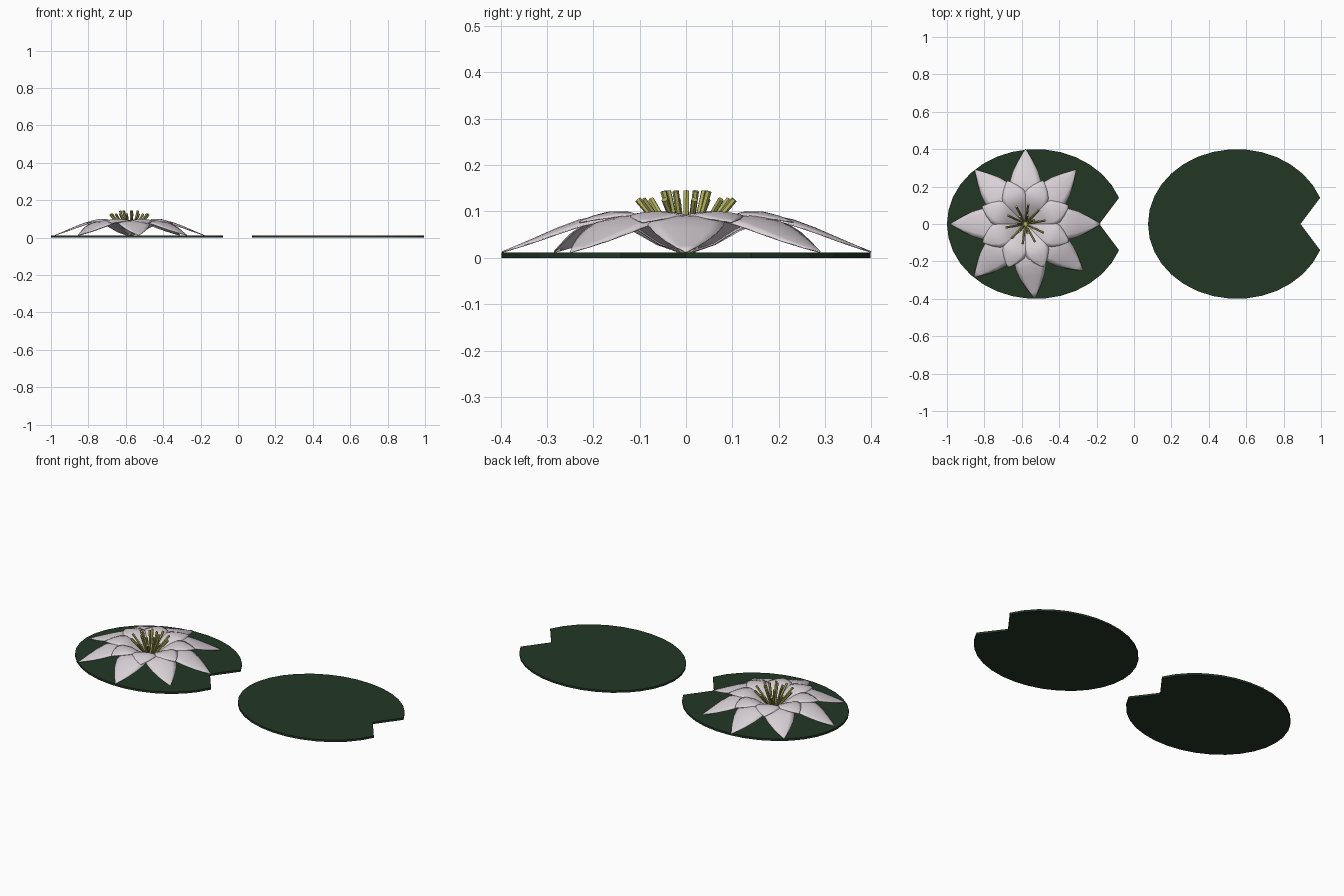
import bpy, bmesh, math
from mathutils import Vector, Matrix

if "Cube" in bpy.data.objects:
    bpy.data.objects.remove(bpy.data.objects["Cube"])


def material(name, rgb):
    m = bpy.data.materials.new(name)
    m.diffuse_color = (*rgb, 1)
    m.use_nodes = True
    m.node_tree.nodes["Principled BSDF"].inputs["Base Color"].default_value = m.diffuse_color
    return m


PAD = material("dark leaf green", (0.016, 0.038, 0.018))
PETAL = material("pale petal", (0.70, 0.64, 0.68))
STAMEN = material("stamen yellow", (0.46, 0.45, 0.12))


def finish(bm, name, mat, smooth=True):
    me = bpy.data.meshes.new(name)
    bm.to_mesh(me)
    bm.free()
    ob = bpy.data.objects.new(name, me)
    bpy.context.collection.objects.link(ob)
    me.materials.append(mat)
    for p in me.polygons:
        p.use_smooth = smooth
    return ob


# Lily pad: flat oval with a wedge notch on the +x side
def pad(name, cx):
    bm = bmesh.new()
    a0 = math.asin(0.14 / 0.4)
    n = 30
    outline = [(cx + 0.34, 0)]
    for i in range(n + 1):
        a = a0 + (2 * math.pi - 2 * a0) * i / n
        outline.append((cx + 0.475 * math.cos(a), 0.4 * math.sin(a)))
    low = [bm.verts.new((x, y, 0)) for x, y in outline]
    top = [bm.verts.new((x, y, 0.012)) for x, y in outline]
    centre_low = bm.verts.new((cx, 0, 0))
    centre_top = bm.verts.new((cx, 0, 0.012))
    for i in range(len(outline)):
        j = (i + 1) % len(outline)
        bm.faces.new((low[i], low[j], top[j], top[i]))
        bm.faces.new((top[i], top[j], centre_top))
        bm.faces.new((low[j], low[i], centre_low))
    finish(bm, name, PAD, False)


pad("flower_pad", -0.525)
pad("plain_pad", 0.55)

CENTRE = Vector((-0.58, 0, 0))


# Petal: rises from the heart, arches over and droops to a pointed tip
def petal(name, angle, profile, length):
    bm = bmesh.new()
    rows = []
    for r, z, w in profile:
        row = []
        for k in range(-3, 4):
            t = k / 3
            sag = 0.14 * w * t * t
            p = Vector((r * length, w * t, max(z - sag, 0.013)))
            row.append(bm.verts.new(Matrix.Rotation(angle, 3, 'Z') @ p + CENTRE))
        rows.append(row)
    for a, b in zip(rows, rows[1:]):
        for k in range(6):
            bm.faces.new((a[k], b[k], b[k + 1], a[k + 1]))
    ob = finish(bm, name, PETAL)
    mod = ob.modifiers.new("thickness", 'SOLIDIFY')
    mod.thickness = 0.003
    mod.offset = -1


OUTER = [(0.03, 0.016, 0.012), (0.15, 0.035, 0.03), (0.27, 0.068, 0.055),
         (0.38, 0.088, 0.074), (0.48, 0.091, 0.083), (0.58, 0.083, 0.082),
         (0.70, 0.065, 0.068), (0.82, 0.044, 0.045), (0.92, 0.027, 0.022),
         (1.0, 0.014, 0.002)]
INNER = [(0.04, 0.018, 0.012), (0.22, 0.048, 0.034), (0.40, 0.082, 0.058),
         (0.56, 0.100, 0.068), (0.70, 0.100, 0.062), (0.84, 0.092, 0.040),
         (0.94, 0.084, 0.018), (1.0, 0.078, 0.002)]
outer_angles = [0, 47, 90, 133, 180, 226, 277, 321]
lengths = [0.40, 0.395, 0.40, 0.395, 0.40, 0.395, 0.40, 0.395]
for i, (deg, ln) in enumerate(zip(outer_angles, lengths)):
    petal(f"outer_petal_{i + 1}", math.radians(deg), OUTER, ln)
    petal(f"inner_petal_{i + 1}", math.radians(i * 45 + 23), INNER, 0.25)


# Stamens: slim rods fanning out of the heart in two rings
def stamen(name, angle, reach, height):
    start = CENTRE + Vector((0.012 * math.cos(angle), 0.012 * math.sin(angle), 0.015))
    end = CENTRE + Vector((reach * math.cos(angle), reach * math.sin(angle), height))
    d = end - start
    bm = bmesh.new()
    bmesh.ops.create_cone(bm, cap_ends=True, segments=6, radius1=0.005,
                          radius2=0.007, depth=d.length)
    m = Matrix.Translation((start + end) / 2) @ d.to_track_quat('Z', 'Y').to_matrix().to_4x4()
    bmesh.ops.transform(bm, matrix=m, verts=bm.verts)
    finish(bm, name, STAMEN, False)


for i in range(10):
    stamen(f"outer_stamen_{i + 1}", math.radians(36 * i + 10), 0.105, 0.126)
for i in range(7):
    stamen(f"inner_stamen_{i + 1}", math.radians(51.4 * i + 25), 0.05, 0.144)

# Heart holding the petals on the pad
bm = bmesh.new()
bmesh.ops.create_cone(bm, cap_ends=True, segments=10, radius1=0.022, radius2=0.016,
                      depth=0.02, matrix=Matrix.Translation(CENTRE + Vector((0, 0, 0.016))))
finish(bm, "flower_heart", STAMEN, False)
